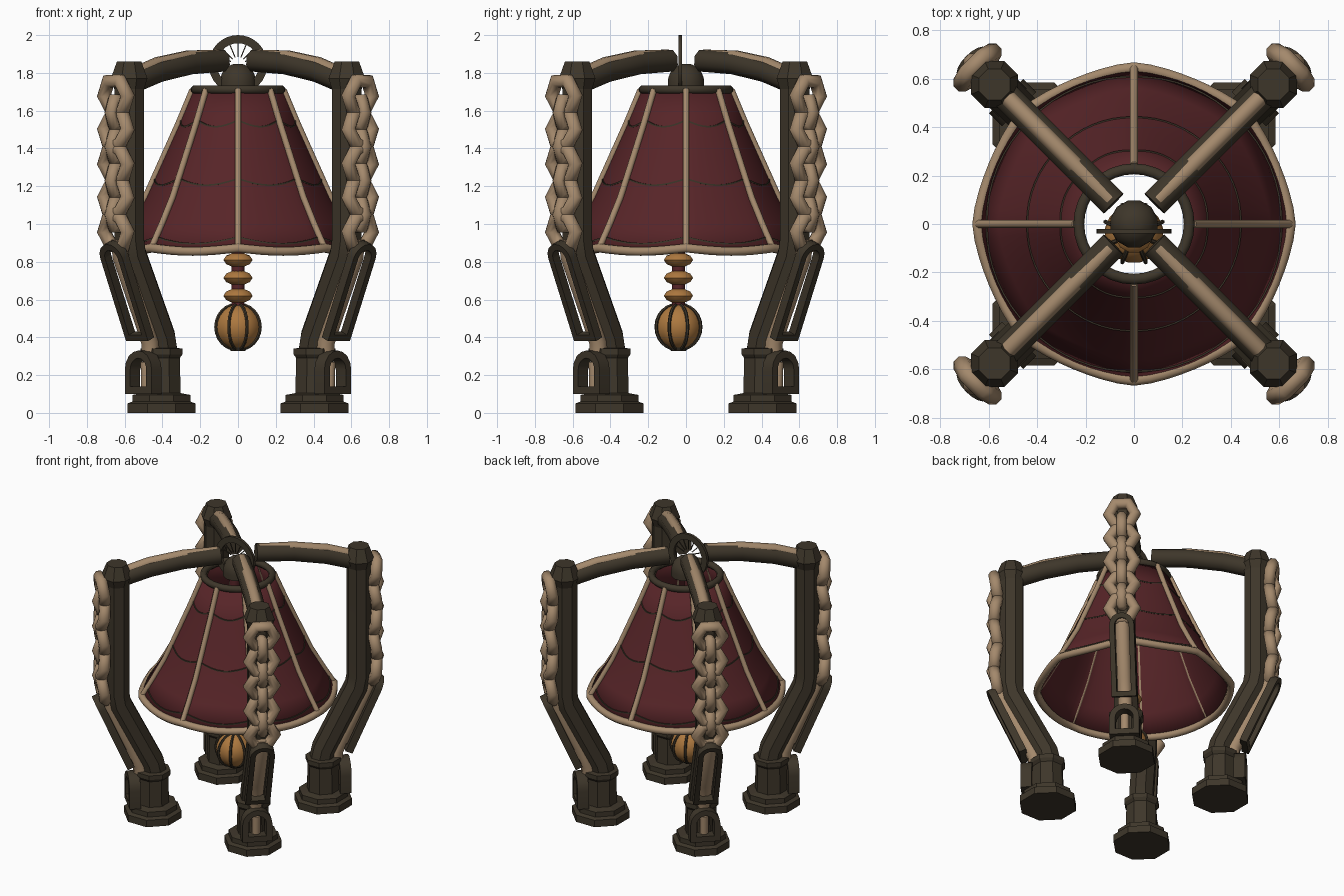
import bpy, bmesh, math
from math import sin, cos, pi, sqrt
from mathutils import Matrix, Vector

if "Cube" in bpy.data.objects:
    bpy.data.objects.remove(bpy.data.objects["Cube"])


def material(name, rgb):
    m = bpy.data.materials.new(name)
    m.diffuse_color = (*rgb, 1)
    m.use_nodes = True
    m.node_tree.nodes["Principled BSDF"].inputs["Base Color"].default_value = m.diffuse_color
    return m


DARK = material("dark_wood", (0.048, 0.037, 0.023))
BONE = material("bone_beige", (0.37, 0.25, 0.15))
RED = material("maroon_cloth", (0.095, 0.018, 0.021))
GOLD = material("amber", (0.42, 0.19, 0.05))


def finish(name, bm, mat, smooth=40):
    bmesh.ops.recalc_face_normals(bm, faces=bm.faces)
    me = bpy.data.meshes.new(name)
    bm.to_mesh(me)
    bm.free()
    me.materials.append(mat)
    ob = bpy.data.objects.new(name, me)
    bpy.context.collection.objects.link(ob)
    if smooth:
        bpy.ops.object.select_all(action='DESELECT')
        ob.select_set(True)
        bpy.context.view_layer.objects.active = ob
        bpy.ops.object.shade_smooth_by_angle(angle=math.radians(smooth))
    return ob


def lathe(name, prof, mat, n=8, loc=(0, 0, 0), smooth=40):
    """Spin (r, z) points about z; ends are capped when r > 0."""
    bm = bmesh.new()
    off = pi / n
    rings = [[bm.verts.new((loc[0] + r * cos(off + 2 * pi * i / n),
                            loc[1] + r * sin(off + 2 * pi * i / n), loc[2] + z))
              for i in range(n)] for r, z in prof]
    for a, b in zip(rings, rings[1:]):
        for i in range(n):
            bm.faces.new((a[i], a[(i + 1) % n], b[(i + 1) % n], b[i]))
    bm.faces.new(rings[0])
    bm.faces.new(rings[-1])
    return finish(name, bm, mat, smooth)


def tube(name, pts, rad, mat, n=8, closed=False, smooth=50):
    """Sweep an n-sided section along a path."""
    bm = bmesh.new()
    pts = [Vector(p) for p in pts]
    rings, k = [], len(pts)
    for i, p in enumerate(pts):
        a = pts[(i - 1) % k] if closed or i else p
        b = pts[(i + 1) % k] if closed or i < k - 1 else p
        t = (b - a).normalized()
        ref = Vector((0, 1, 0)) if abs(t.y) < 0.9 else Vector((1, 0, 0))
        if closed:
            ref = Vector((0, 0, 1))
        u = t.cross(ref).normalized()
        v = t.cross(u)
        rings.append([bm.verts.new(p + rad * (u * cos(2 * pi * (j + .5) / n) + v * sin(2 * pi * (j + .5) / n)))
                      for j in range(n)])
    for i in range(k if closed else k - 1):
        a, b = rings[i], rings[(i + 1) % k]
        for j in range(n):
            bm.faces.new((a[j], a[(j + 1) % n], b[(j + 1) % n], b[j]))
    if not closed:
        bm.faces.new(rings[0])
        bm.faces.new(rings[-1])
    return finish(name, bm, mat, smooth)


def torus(name, R, r, mat, M, N=6, n=8, smooth=80):
    """Torus with its axis on z, placed by matrix M."""
    ob = tube(name, [(R * cos(2 * pi * i / N), R * sin(2 * pi * i / N), 0) for i in range(N)],
              r, mat, n, True, smooth)
    ob.data.transform(M)
    return ob


def arch_frame(name, w, h, t, rim, M):
    """Open window frame with a round top, in the local yz plane."""
    def outline(hw, z0, z1):
        top = [(hw * cos(pi * i / 8), z1 - hw + hw * sin(pi * i / 8)) for i in range(9)]
        return [(hw, z0)] + top + [(-hw, z0)]
    bm = bmesh.new()
    o, q = outline(w / 2, 0, h), outline(w / 2 - rim, rim, h - rim)
    loops = [[bm.verts.new((x, y, z)) for y, z in l]
             for l, x in ((o, 0), (o, t), (q, t), (q, 0))]
    for i in range(4):
        a, b = loops[i], loops[(i + 1) % 4]
        for j in range(len(a)):
            k = (j + 1) % len(a)
            bm.faces.new((a[j], a[k], b[k], b[j]))
    bm.transform(M)
    return finish(name, bm, DARK, 30)


T = Matrix.Translation
# ---- one leg, built along +x, then turned to the four diagonals ----
leg = []
leg.append(lathe("foot", [(.195, 0), (.195, .05), (.165, .06), (.165, .095), (.11, .105),
                          (.105, .29), (.12, .31), (.12, .34), (.08, .345)], DARK, 8, (.573, 0, 0), 0))
leg.append(arch_frame("foot_arch", .2, .23, .075, .04, T((.672, 0, .1))))
leg.append(tube("foot_inlay", [(.685, 0, .12), (.69, 0, .27)], .03, BONE))
leg.append(tube("leg_post", [(.56, 0, .3), (.58, 0, .4), (.8, 0, .84), (.815, 0, .92), (.815, 0, 1.8)],
                .085, DARK, 8, smooth=30))
leg.append(lathe("post_cap", [(.08, 1.70), (.105, 1.77), (.07, 1.86)], DARK, 8, (.815, 0, 0), 0))
leg.append(tube("leg_inlay", [(.655, 0, .3), (.66, 0, .38), (.73, 0, .53), (.875, 0, .83), (.885, 0, .92)],
                .05, BONE))
tilt = math.atan2(.22, .5)
leg.append(arch_frame("leg_arch", .165, .56, .05, .035,
                      T((.71, 0, .40)) @ Matrix.Rotation(tilt, 4, 'Y')))
leg.append(tube("top_arm", [(.8, 0, 1.75), (.6, 0, 1.81), (.37, 0, 1.85), (.12, 0, 1.865)], .062, DARK))
leg.append(tube("arm_inlay", [(.76, 0, 1.80), (.6, 0, 1.85), (.37, 0, 1.885), (.14, 0, 1.89)], .036, BONE))
face_out = Matrix.Rotation(pi / 2, 4, 'Y')
for i in range(5):
    z = 1.68 - .18 * i
    leg.append(torus("chain_ring", .088, .04, BONE,
                     T((.915, 0, z)) @ Matrix.Rotation((-1) ** i * .15, 4, 'Y')
                     @ face_out @ Matrix.Rotation(pi / 6, 4, 'Z')))
    if i < 4:
        leg.append(torus("chain_link", .045, .03, BONE,
                         T((.915, 0, z - .09)) @ Matrix.Diagonal((.9, 1.2, 1.5, 1))
                         @ Matrix.Rotation(pi / 2, 4, 'X')))
for ob in leg:
    for k in range(4):
        c = ob if k == 3 else ob.copy()
        if k < 3:
            bpy.context.collection.objects.link(c)
        c.rotation_euler.z = pi / 4 + k * pi / 2

# ---- cloth shade ----
PROF = [(.235, 1.71), (.31, 1.53), (.395, 1.34), (.485, 1.14), (.565, 1.0), (.645, .87)]


def shade_r(z):
    for (r0, z0), (r1, z1) in zip(PROF, PROF[1:]):
        if z >= z1:
            return r0 + (r1 - r0) * (z0 - z) / (z0 - z1)
    return PROF[-1][0]


def shade_pt(a, z, out=0.0, sag=0.0):
    s = abs(sin(4 * a))                      # 0 on a rib, 1 midway
    z -= sag * s
    r = shade_r(z) * (1 - .03 * s) + out
    return (r * cos(a), r * sin(a), z)


N = 64
bm = bmesh.new()
rows = [[bm.verts.new(shade_pt(2 * pi * i / N, z)) for i in range(N)] for _, z in PROF]
for a, b in zip(rows, rows[1:]):
    for i in range(N):
        bm.faces.new((a[i], b[i], b[(i + 1) % N], a[(i + 1) % N]))
shade = finish("cloth_shade", bm, RED, 60)
sol = shade.modifiers.new("thickness", 'SOLIDIFY')
sol.thickness = .01

for k in range(8):
    tube("shade_rib", [shade_pt(k * pi / 4, z, .006) for _, z in PROF], .018, BONE, 8)
tube("shade_hem", [shade_pt(2 * pi * i / N, .873, .002, .018) for i in range(N)], .025, BONE, 8, True)
for z in (1.55, 1.24, .93):
    tube("shade_seam", [shade_pt(2 * pi * i / N, z, .0, .035) for i in range(N)], .006, DARK, 4, True)
torus("shade_top_rim", .228, .024, DARK, T((0, 0, 1.712)), 32, 8, 50)

# ---- crown: dome, hanging ring and its spokes ----
lathe("crown_dome", [(.1, 1.71), (.1, 1.75)] + [(.1 * cos(t * pi / 12), 1.75 + .1 * sin(t * pi / 12))
                                                for t in (1, 2, 3, 4, 5)], DARK, 12)
bm = bmesh.new()
loops = []
for r, y in ((.155, -.04), (.155, -.02), (.112, -.02), (.112, -.04)):
    loops.append([bm.verts.new((r * cos(2 * pi * i / 32), y, 1.845 + r * sin(2 * pi * i / 32)))
                  for i in range(32)])
for i in range(4):
    a, b = loops[i], loops[(i + 1) % 4]
    for j in range(32):
        bm.faces.new((a[j], a[(j + 1) % 32], b[(j + 1) % 32], b[j]))
finish("hanging_ring", bm, DARK, 30)
for k in range(1, 8):
    a = k * pi / 8
    tube("ring_spoke", [(r * cos(a), -.03, 1.845 + r * sin(a)) for r in (.04, .118)], .004, DARK, 4)

# ---- clapper hanging in the middle ----
CY = -.04
lathe("clapper_stem", [(.035, .56), (.035, 1.74)], RED, 10, (0, CY, 0))
for z in (.62, .715, .81):
    lathe("stem_bead", [(.035, z - .035), (.065, z - .022), (.08, z), (.065, z + .022), (.035, z + .035)],
          GOLD, 12, (0, CY, 0))
ball = [(.122 * cos(t), .455 + .12 * sin(t)) for t in [(-5 + i) * pi / 12 for i in range(11)]]
lathe("clapper_ball", ball, GOLD, 16, (0, CY, 0))
lathe("ball_base", [(.04, .328), (.05, .345), (.04, .36)], DARK, 10, (0, CY, 0))
for k in range(8):
    a = k * pi / 4 + pi / 8
    tube("ball_cage", [((r + .006) * cos(a), CY + (r + .006) * sin(a), z) for r, z in ball], .009, DARK, 6)
